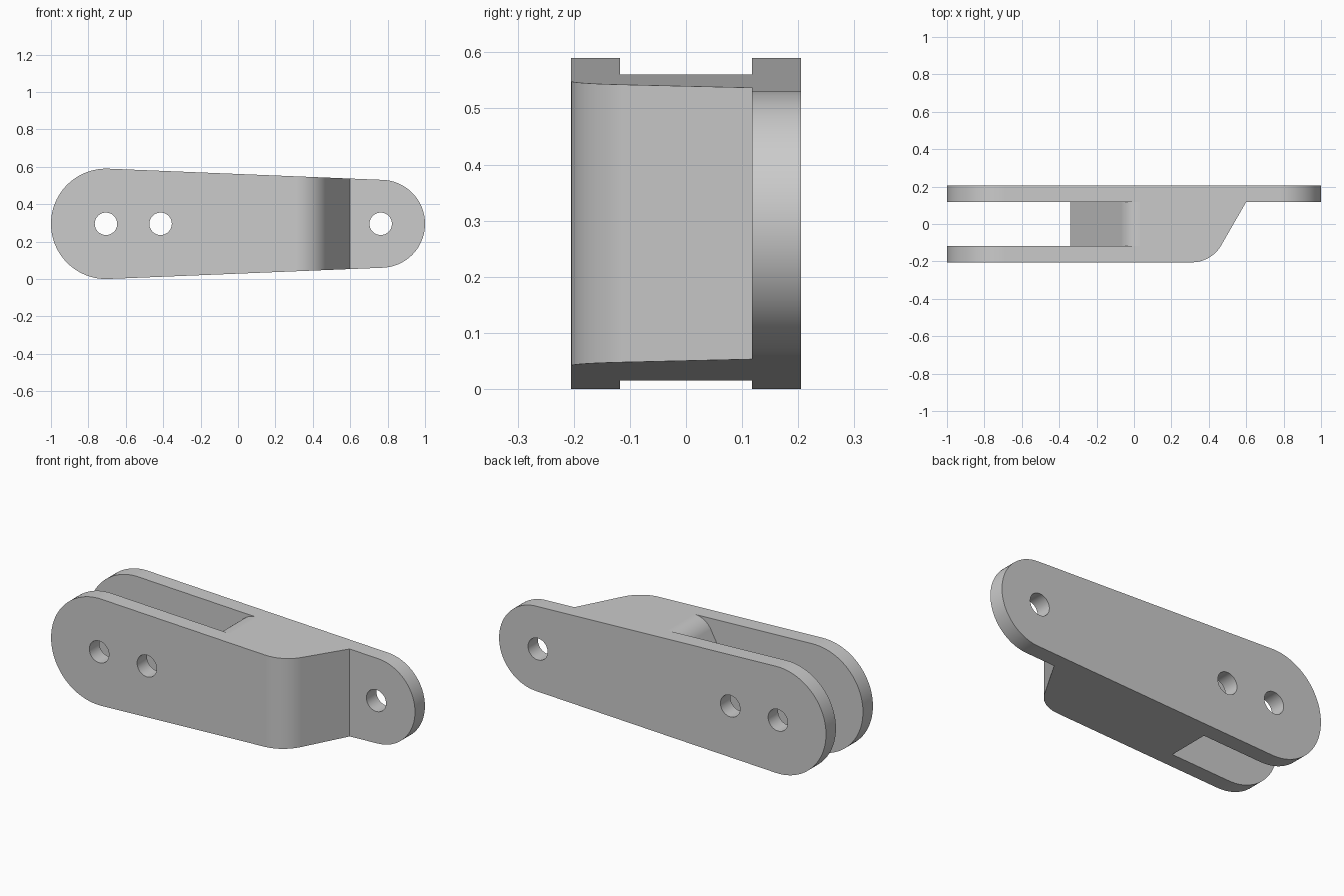
import bpy, bmesh, math
from mathutils import Vector

if "Cube" in bpy.data.objects:
    bpy.data.objects.remove(bpy.data.objects["Cube"])

R1, R2 = 0.295, 0.235            # end radii, left and right
X1, X2, ZC = -0.705, 0.765, 0.295
HALF, GAP = 0.205, 0.118         # half thickness, half slot width
A = math.asin((R1 - R2) / (X2 - X1))


def arc(cx, cy, r, a0, a1, n):
    return [(cx + r * math.cos(a0 + (a1 - a0) * i / n),
             cy + r * math.sin(a0 + (a1 - a0) * i / n)) for i in range(n + 1)]


def fillet(p, corner, q, t, n=12):
    """Rounded corner with tangent length t."""
    p, c, q = Vector(p), Vector(corner), Vector(q)
    u, v = (p - c).normalized(), (q - c).normalized()
    half = u.angle(v) / 2
    r = t * math.tan(half)
    m = c + (u + v).normalized() * (t / math.cos(half))
    s, e = c + u * t - m, c + v * t - m
    a0 = math.atan2(s.y, s.x)
    d = (math.atan2(e.y, e.x) - a0 + math.pi) % (2 * math.pi) - math.pi
    return arc(m.x, m.y, r, a0, a0 + d, n)


def prism(name, pts, lo, hi, axis):
    """Extrude a profile: (x, z) along y, or (x, y) along z."""
    place = (lambda p: (p[0], lo, p[1])) if axis == 'Y' else (lambda p: (p[0], p[1], lo))
    bm = bmesh.new()
    face = bm.faces.new([bm.verts.new(place(p)) for p in pts])
    ext = bmesh.ops.extrude_face_region(bm, geom=[face])
    move = (0, hi - lo, 0) if axis == 'Y' else (0, 0, hi - lo)
    bmesh.ops.translate(bm, vec=move, verts=[g for g in ext['geom'] if isinstance(g, bmesh.types.BMVert)])
    bmesh.ops.recalc_face_normals(bm, faces=bm.faces)
    me = bpy.data.meshes.new(name)
    bm.to_mesh(me)
    bm.free()
    ob = bpy.data.objects.new(name, me)
    bpy.context.collection.objects.link(ob)
    return ob


def edge_z(x, side):
    return ZC + side * (R1 / math.cos(A) - math.tan(A) * (x - X1))


# Tapered link body with rounded ends
h = math.pi / 2 - A
body = prism("clevis_link",
             arc(X1, ZC, R1, h, 2 * math.pi - h, 48) + arc(X2, ZC, R2, -h, h, 48),
             -HALF, HALF, 'Y')

# Fork slot with a sloped, rounded end
low, top = (-0.34, edge_z(-0.34, -1)), (-0.036, edge_z(-0.036, 1))
down = Vector(low) - (Vector(top) - Vector(low)) * 0.3
slot_pts = [(-1.2, down.y), tuple(down)]
slot_pts += fillet(low, top, (0.5, edge_z(0.5, 1)), 0.067)
slot_pts += [(slot_pts[-1][0], 0.8), (-1.2, 0.8)]
cutters = [prism("slot_cutter", slot_pts, -GAP, GAP, 'Y')]

# Offset tongue: front of the right end removed with a sloped, rounded shoulder
corner = (0.414, -HALF)
cutters.append(prism("shoulder_cutter",
                     fillet((0, -HALF), corner, (0.6, GAP), 0.105)
                     + [(0.6, GAP), (1.2, GAP), (1.2, -0.4), (0.309, -0.4)],
                     -0.2, 0.8, 'Z'))

# Pin holes
for x in (-0.706, -0.414, 0.763):
    cutters.append(prism("pin_hole_cutter", arc(x, ZC, 0.06, 0, 2 * math.pi, 48)[:-1], -0.4, 0.4, 'Y'))

bpy.context.view_layer.objects.active = body
body.select_set(True)
for c in cutters:
    c.hide_render = True
    mod = body.modifiers.new("cut", 'BOOLEAN')
    mod.operation, mod.solver, mod.object = 'DIFFERENCE', 'EXACT', c
    bpy.ops.object.modifier_apply(modifier=mod.name)
    bpy.data.objects.remove(c)

# Smooth arcs, crisp edges, flat large faces
bpy.ops.object.shade_smooth_by_angle(angle=math.radians(25))
wn = body.modifiers.new("weighted", 'WEIGHTED_NORMAL')
wn.keep_sharp = True
